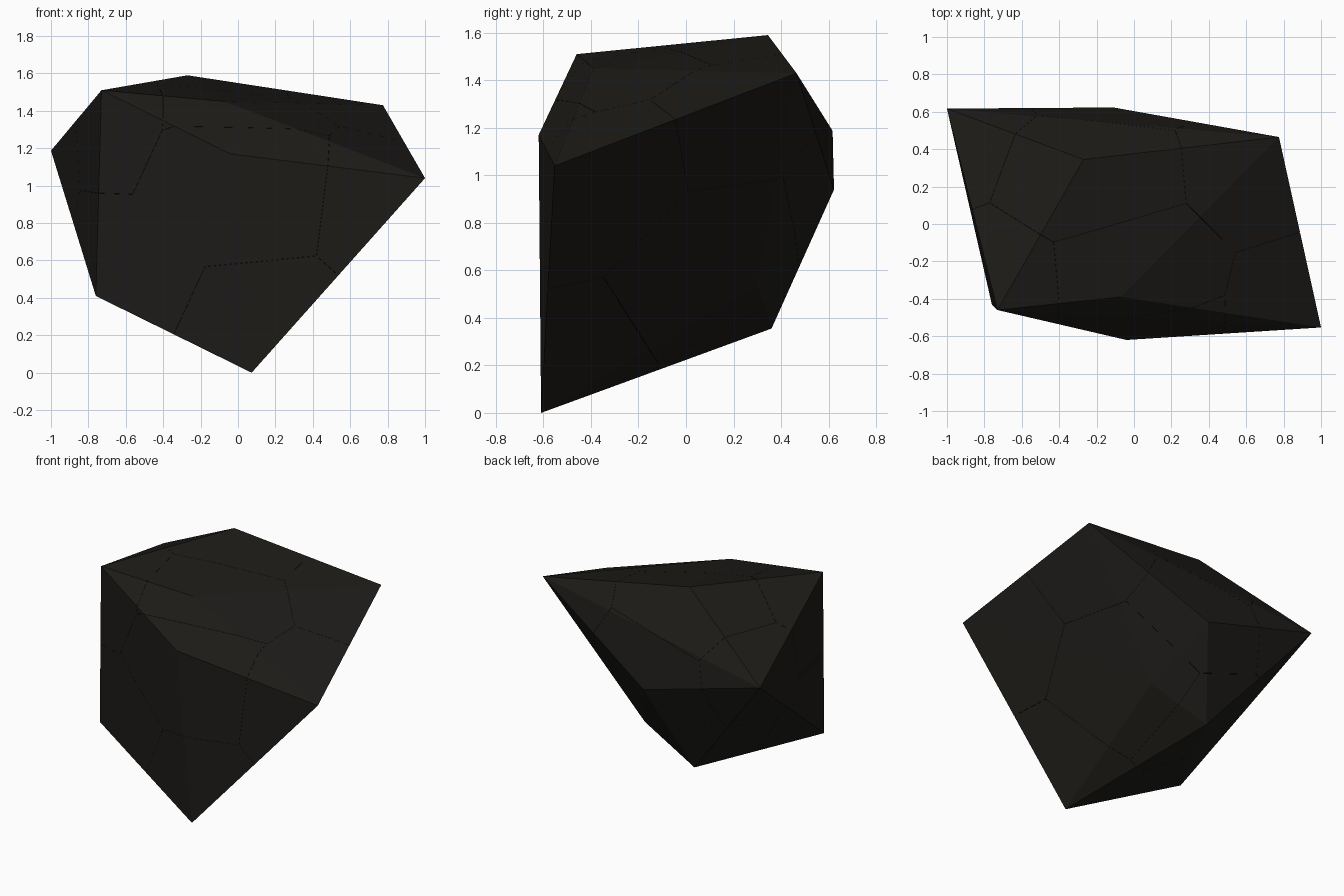
import bpy, bmesh
from mathutils import Vector

if "Cube" in bpy.data.objects:
    bpy.data.objects.remove(bpy.data.objects["Cube"])

# Corner points of the faceted boulder; each one also seeds a fragment
corners = [Vector(c) for c in (
    (-1.0, 0.617, 1.187), (-0.73, -0.46, 1.51), (-0.27, 0.345, 1.59),
    (0.775, 0.465, 1.43), (1.0, -0.553, 1.04), (0.073, -0.61, 0.0),
    (-0.76, -0.43, 0.41), (-0.04, -0.62, 1.17), (-0.11, 0.623, 0.94),
    (-0.317, 0.36, 0.355), (-0.07, -0.39, 1.45), (0.105, 0.30, 0.535),
)]
CRACK = 0.0005

stone = bpy.data.materials.new("dark_stone")
stone.diffuse_color = (0.012, 0.011, 0.009, 1)
stone.use_nodes = True
stone.node_tree.nodes["Principled BSDF"].inputs["Base Color"].default_value = stone.diffuse_color


def make_hull():
    bm = bmesh.new()
    for c in corners:
        bm.verts.new(c)
    bmesh.ops.convex_hull(bm, input=bm.verts[:])
    bmesh.ops.recalc_face_normals(bm, faces=bm.faces[:])
    return bm


def make_fragment(index, seed):
    bm = make_hull()
    # Trim by the halfway plane to every other seed, closing each cut
    for other in corners:
        if other is seed:
            continue
        normal = (other - seed).normalized()
        cut = bmesh.ops.bisect_plane(
            bm, geom=bm.verts[:] + bm.edges[:] + bm.faces[:], dist=1e-6,
            plane_co=(seed + other) / 2 - normal * CRACK, plane_no=normal,
            clear_outer=True)
        edges = [e for e in cut["geom_cut"] if isinstance(e, bmesh.types.BMEdge)]
        if edges:
            bmesh.ops.contextual_create(bm, geom=edges)
    bmesh.ops.recalc_face_normals(bm, faces=bm.faces[:])
    name = f"rock_fragment_{index}"
    mesh = bpy.data.meshes.new(name)
    bm.to_mesh(mesh)
    bm.free()
    mesh.materials.append(stone)
    bpy.context.collection.objects.link(bpy.data.objects.new(name, mesh))


# Interlocking fragments that together form the cracked boulder
for i, corner in enumerate(corners, 1):
    make_fragment(i, corner)
